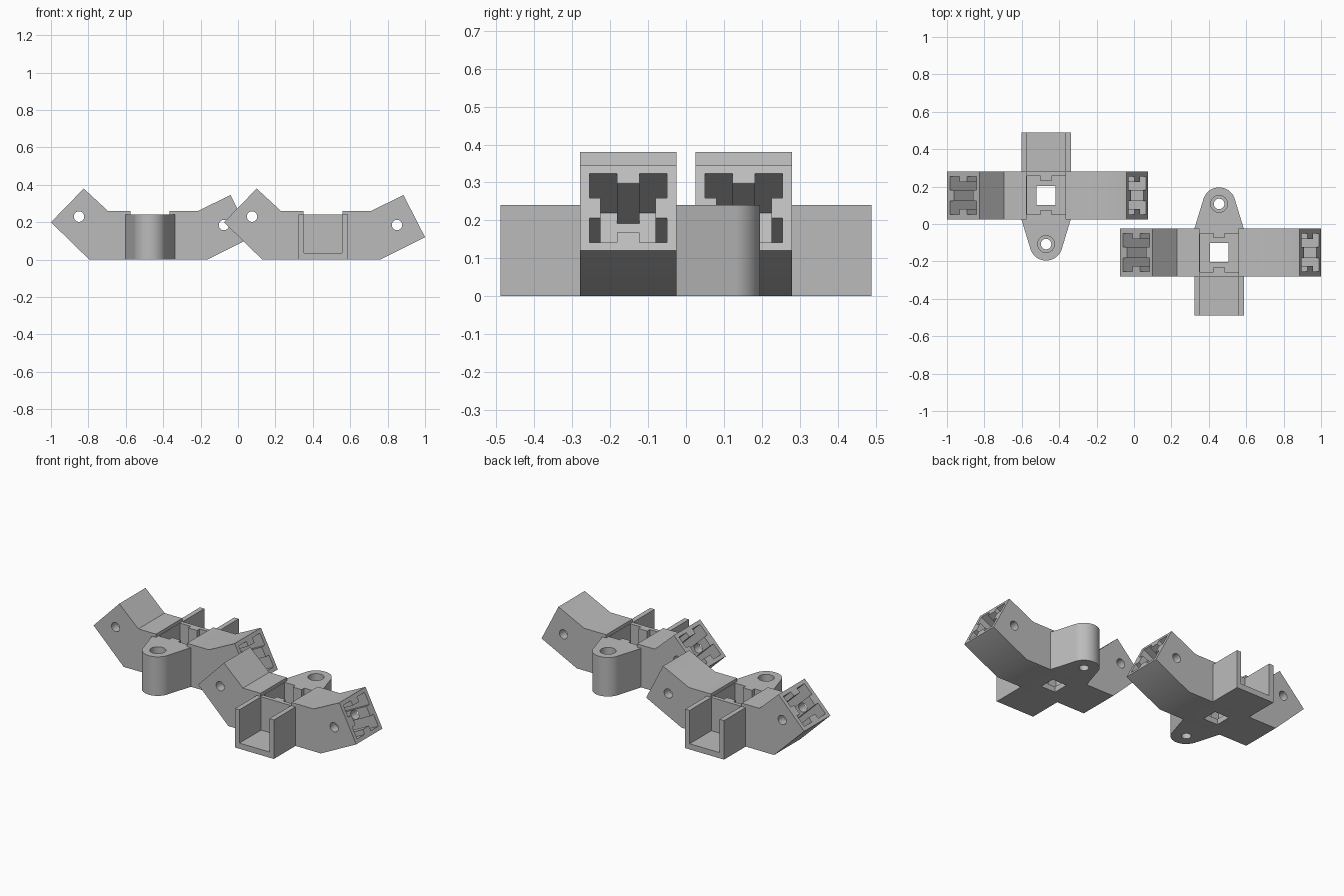
import bpy, bmesh
from math import cos, sin, pi, radians
from mathutils import Matrix, Vector

cube = bpy.data.objects.get("Cube")
if cube:
    bpy.data.objects.remove(cube, do_unlink=True)

grey = bpy.data.materials.new("matte grey")
grey.use_nodes = True
COLOUR = (0.5, 0.5, 0.5, 1)
grey.diffuse_color = COLOUR
grey.node_tree.nodes["Principled BSDF"].inputs["Base Color"].default_value = COLOUR

HALF = 0.1275                     # half width of the arms
TOP = 0.24                        # height of tongue and channel
SIDE_ON = Matrix.Rotation(pi / 2, 4, 'X')


def prism(name, outline, low, high, frame=Matrix()):
    """Extrude a flat outline from low to high along the frame's z axis."""
    bm = bmesh.new()
    base = bm.faces.new([bm.verts.new((x, y, low)) for x, y in outline])
    up = bmesh.ops.extrude_face_region(bm, geom=[base])["geom"]
    bmesh.ops.translate(bm, vec=(0, 0, high - low),
                        verts=[v for v in up if isinstance(v, bmesh.types.BMVert)])
    bm.transform(frame)
    bmesh.ops.recalc_face_normals(bm, faces=bm.faces)
    mesh = bpy.data.meshes.new(name)
    bm.to_mesh(mesh)
    bm.free()
    mesh.materials.append(grey)
    obj = bpy.data.objects.new(name, mesh)
    bpy.context.collection.objects.link(obj)
    return obj


def rect(x0, x1, y0, y1):
    return [(x0, y0), (x1, y0), (x1, y1), (x0, y1)]


def arc(radius, cx=0, cy=0, start=0, sweep=2 * pi, count=32):
    steps = count if sweep >= 2 * pi else count - 1
    return [(cx + radius * cos(start + sweep * i / steps),
             cy + radius * sin(start + sweep * i / steps)) for i in range(count)]


def keyed_square(half, key, depth, sides):
    """Square outline with an inward key in the middle of the chosen sides."""
    points = []
    for side in range(4):
        turn = Matrix.Rotation(side * pi / 2, 2)
        run = [(-half, -half)]
        if side in sides:
            run += [(-key, -half), (-key, depth - half), (key, depth - half), (key, -half)]
        points += [tuple(turn @ Vector(p)) for p in run]
    return points


def cut(obj, cutters):
    """Subtract each cutter and bake the result."""
    for cutter in cutters:
        mod = obj.modifiers.new("cut", 'BOOLEAN')
        mod.operation, mod.solver, mod.object = 'DIFFERENCE', 'EXACT', cutter
    graph = bpy.context.evaluated_depsgraph_get()
    baked = bpy.data.meshes.new_from_object(obj.evaluated_get(graph))
    obj.modifiers.clear()
    obj.data = baked
    for cutter in cutters:
        bpy.data.objects.remove(cutter, do_unlink=True)


def socket(x, z, nx, nz):
    """Keyed socket sunk into the end face of an arm."""
    out = Vector((nx, 0, nz)).normalized()
    across = Vector((0, 1, 0))
    frame = Matrix((across, out.cross(across), out)).transposed().to_4x4()
    frame.translation = (x, 0, z)
    return prism("socket_cutter", keyed_square(0.1025, 0.03, 0.03, range(4)), -0.23, 0.03, frame)


def bracket(label, centre, flip):
    # Bent arms with a lowered middle
    outline = [(-0.53, 0.2), (-0.355, 0.38), (-0.225, 0.26), (-0.105, 0.26),
               (-0.105, TOP), (0.105, TOP), (0.105, 0.26), (0.255, 0.26),
               (0.43, 0.345), (0.545, 0.12), (0.305, 0), (-0.325, 0)]
    arms = prism(label + "_arms", outline, -HALF, HALF, SIDE_ON)
    cut(arms, [
        socket(-0.4425, 0.29, -0.18, 0.175),
        socket(0.4875, 0.2325, 0.225, 0.115),
        prism("pin_cutter", arc(0.028, -0.38, 0.23), -0.3, 0.3, SIDE_ON),
        prism("pin_cutter", arc(0.028, 0.395, 0.185), -0.3, 0.3, SIDE_ON),
        prism("well_cutter", keyed_square(0.103, 0.03, 0.025, (0, 2)), 0.035, 0.4),
        prism("floor_cutter", rect(-0.05, 0.05, -0.05, 0.05), -0.1, 0.2)])

    # Tapered tongue with a counterbored hole
    tip = arc(0.088, 0, -0.26, pi + radians(12), pi - radians(24), 24)
    tongue = prism(label + "_tongue", [(-0.132, -HALF)] + tip + [(0.132, -HALF)], 0, TOP)
    cut(tongue, [prism("bore_cutter", arc(0.028, 0, -0.26), -0.1, 0.4),
                 prism("counterbore_cutter", arc(0.045, 0, -0.26), 0.08, 0.4)])

    # Open channel with a cross pin hole
    u_shape = [(-0.132, 0), (0.132, 0), (0.132, TOP), (0.102, TOP),
               (0.102, 0.035), (-0.102, 0.035), (-0.102, TOP), (-0.132, TOP)]
    channel = prism(label + "_channel", u_shape, -0.3375, -HALF, SIDE_ON)
    through = Matrix.Rotation(pi / 2, 4, 'Z') @ SIDE_ON
    cut(channel, [prism("cross_pin_cutter", arc(0.032, 0.2375, 0.135), -0.3, 0.3, through)])

    place = Matrix.Translation(centre) @ Matrix.Diagonal((1, -1 if flip else 1, 1, 1))
    for part in (arms, tongue, channel):
        part.data.transform(place)
        if flip:
            part.data.flip_normals()
        bpy.ops.object.select_all(action='DESELECT')
        part.select_set(True)
        bpy.context.view_layer.objects.active = part
        bpy.ops.object.shade_smooth_by_angle(angle=radians(30))


bracket("rear_bracket", (-0.47, 0.1525, 0), False)
bracket("front_bracket", (0.455, -0.1525, 0), True)
